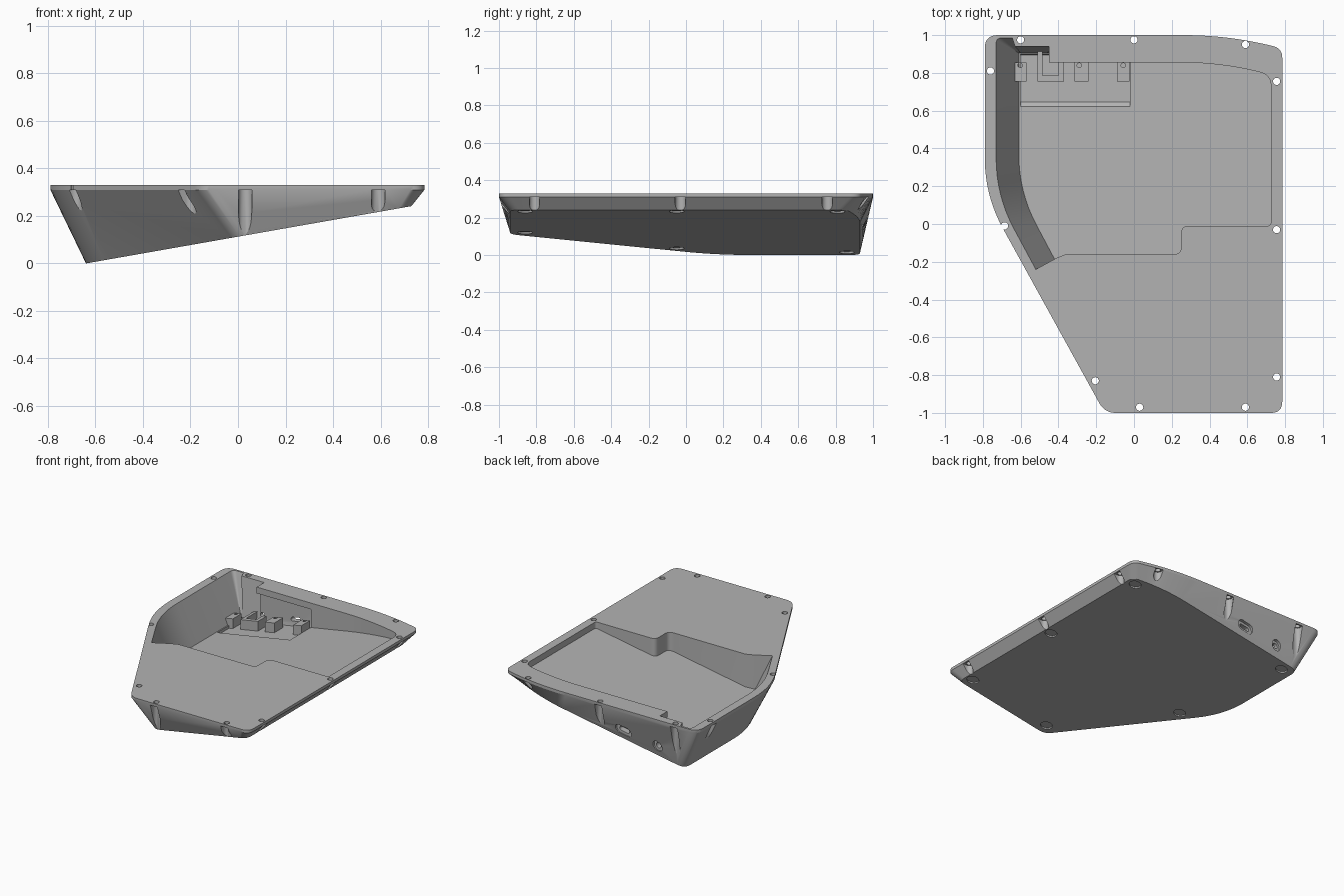
import bpy, bmesh
from math import cos, sin, pi, radians, atan2
from mathutils import Vector

cube = bpy.data.objects.get("Cube")
if cube:
    bpy.data.objects.remove(cube, do_unlink=True)

grey = bpy.data.materials.new("mid_grey")
grey.use_nodes = True
grey.diffuse_color = (0.45, 0.45, 0.45, 1)
grey.node_tree.nodes["Principled BSDF"].inputs["Base Color"].default_value = (0.45, 0.45, 0.45, 1)

TILT = 0.176
RIM, FLANGE = 0.33, 0.31


def slope(x, lift=0.0):
    """Height of the tilted underside at x, plus a lift."""
    return TILT * (x + 0.64) + lift


def rounded(corners, segs=8):
    """Closed outline; each corner is x, y and its rounding length."""
    pts = []
    for i, (x, y, t) in enumerate(corners):
        p = Vector((x, y))
        if not t:
            pts.append(p)
            continue
        a = Vector(corners[i - 1][:2])
        b = Vector(corners[(i + 1) % len(corners)][:2])
        s, e = p + (a - p).normalized() * t, p + (b - p).normalized() * t
        for k in range(segs + 1):
            u = k / segs
            pts.append(s * (1 - u) ** 2 + p * 2 * u * (1 - u) + e * u * u)
    return pts


def level(pts, z):
    return [(p[0], p[1], z) for p in pts]


def tilted(pts, lift=0.0):
    return [(p[0], p[1], slope(p[0], lift)) for p in pts]


def loft(name, rings):
    """Closed solid through rings that share a point count."""
    bm = bmesh.new()
    loops = [[bm.verts.new(p) for p in ring] for ring in rings]
    n = len(loops[0])
    for lo, hi in zip(loops, loops[1:]):
        for i in range(n):
            j = (i + 1) % n
            bm.faces.new((lo[i], lo[j], hi[j], hi[i]))
    bm.faces.new(loops[0][::-1])
    bm.faces.new(loops[-1])
    bmesh.ops.recalc_face_normals(bm, faces=bm.faces)
    mesh = bpy.data.meshes.new(name)
    bm.to_mesh(mesh)
    bm.free()
    mesh.materials.append(grey)
    ob = bpy.data.objects.new(name, mesh)
    bpy.context.collection.objects.link(ob)
    return ob


def cut(target, cutter):
    mod = target.modifiers.new("cut", "BOOLEAN")
    mod.operation, mod.solver, mod.object = "DIFFERENCE", "EXACT", cutter
    bpy.context.view_layer.objects.active = target
    bpy.ops.object.modifier_apply(modifier=mod.name)
    bpy.data.objects.remove(cutter, do_unlink=True)


def circle(x, y, r, n=24):
    return [(x + r * cos(2 * pi * k / n), y + r * sin(2 * pi * k / n)) for k in range(n)]


def rect(x0, x1, y0, y1):
    return [(x0, y0), (x1, y0), (x1, y1), (x0, y1)]


# Outer shell: tilted underside, flared walls, thin upright flange
top = rounded([(-0.79, 1, .07), (-0.79, .15, .2), (-0.155, -1, .06),
               (.785, -1, .06), (.785, .93, .05), (.5, 1, .24)])
base = rounded([(-0.64, .93, .06), (-0.64, .17, .2), (-0.01, -0.94, .05),
                (.73, -0.94, .05), (.73, .86, .05), (.5, .93, .17)])
case = loft("case", [tilted(base), level(top, FLANGE), level(top, RIM)])

# Main pocket with a sloping left wall
shared = [(-0.36, -0.16, 0), (.25, -0.16, .04), (.25, -0.01, .04), (.725, -0.01, .02),
          (.725, .79, .06), (.45, .855, .2)]
mouth = rounded([(-0.73, .985, .03), (-0.73, .15, .2), (-0.52, -0.24, 0), (-0.41, -0.18, 0)]
                + shared + [(-0.45, .855, 0), (-0.45, .94, 0), (-0.63, .94, 0), (-0.645, .985, 0)])
floor = rounded([(-0.61, .905, .002), (-0.61, .17, .2), (-0.42, -0.187, 0), (-0.41, -0.18, 0)]
                + shared + [(-0.45, .855, 0), (-0.45, .905, 0), (-0.6, .905, 0), (-0.604, .905, 0)])
cut(case, loft("pocket", [tilted(floor, .045), level(mouth, RIM), level(mouth, .4)]))

# Lowered bay for the connectors, reaching under the back ledge
bay = rect(-0.6, -0.02, .62, .9)
cut(case, loft("bay", [tilted(rect(-0.6, -0.02, .645, .895), .025), tilted(bay, .046), level(bay, .285)]))

# Screw holes in the flange, with open channels below: x, y, outward direction
screws = [(-0.76, .81, -1, 0), (-0.6, .975, 0, 1), (0, .975, 0, 1), (.59, .95, .1, 1),
          (.755, .755, 1, 0), (.755, -0.03, 1, 0), (.755, -0.81, 1, 0), (.59, -0.97, 0, -1),
          (.03, -0.97, 0, -1), (-0.205, -0.83, -0.87, -0.48), (-0.685, -0.01, -0.88, -0.46)]
for x, y, dx, dy in screws:
    a, r = atan2(dy, dx), .028
    arc = [(x + r * cos(a + pi / 2 + pi * k / 12), y + r * sin(a + pi / 2 + pi * k / 12))
           for k in range(13)]
    ox, oy = .2 * cos(a), .2 * sin(a)
    channel = arc + [(arc[-1][0] + ox, arc[-1][1] + oy), (arc[0][0] + ox, arc[0][1] + oy)]
    cut(case, loft("channel", [level(channel, -0.1), level(channel, FLANGE)]))
    hole = circle(x, y, .019)
    cut(case, loft("hole", [level(hole, .29), level(hole, .36)]))

# Shallow round foot recesses in the underside
for x, y in [(.68, -0.86), (.68, -0.05), (.67, .81), (.04, -0.86), (-0.44, -0.05), (-0.56, .86)]:
    foot = circle(x, y, .04)
    cut(case, loft("recess", [tilted(foot, -0.05), tilted(foot, .01)]))


def port(x, z, w, r, y0, y1):
    """Cut a tilted slot through the back wall; w is half the straight run."""
    ring = []
    for k in range(24):
        a = 2 * pi * (k + .5) / 24
        u = r * cos(a) + (w if cos(a) > 0 else -w)
        ring.append((x + u, z + r * sin(a) + TILT * u))
    cut(case, loft("port", [[(px, y, pz) for px, pz in ring] for y in (y0, y1)]))


# Round socket and flat socket, each with a wider outer seat
port(-0.44, .115, 0, .036, .938, 1.1)
port(-0.44, .115, 0, .019, .86, 1.1)
port(-0.17, .155, .03, .032, .94, 1.1)
port(-0.17, .155, .025, .014, .86, 1.1)

# Connector mounts standing in the bay
mounts = []


def mount(name, x0, x1, y0, y1, height, screw=None):
    r = rect(x0, x1, y0, y1)
    ob = loft(name, [tilted(r, .015), tilted(r, height)])
    if screw:
        c = circle(screw, y1 - .015, .012, 16)
        cut(ob, loft("mount_hole", [tilted(c, .03), tilted(c, .2)]))
    mounts.append(ob)


mount("left_mount", -0.63, -0.57, .755, .855, .095, -0.603)
mount("socket_cradle_front", -0.51, -0.37, .755, .785, .095)
mount("socket_cradle_left", -0.51, -0.485, .785, .92, .095)
mount("socket_cradle_right", -0.4, -0.37, .785, .855, .095)
mount("middle_mount", -0.315, -0.24, .755, .855, .095, -0.29)
mount("right_mount", -0.09, -0.025, .755, .855, .095, -0.057)

# Smooth the curves, keep the edges crisp
bpy.ops.object.select_all(action="DESELECT")
for ob in [case] + mounts:
    ob.select_set(True)
bpy.context.view_layer.objects.active = case
bpy.ops.object.shade_smooth_by_angle(angle=radians(25))
